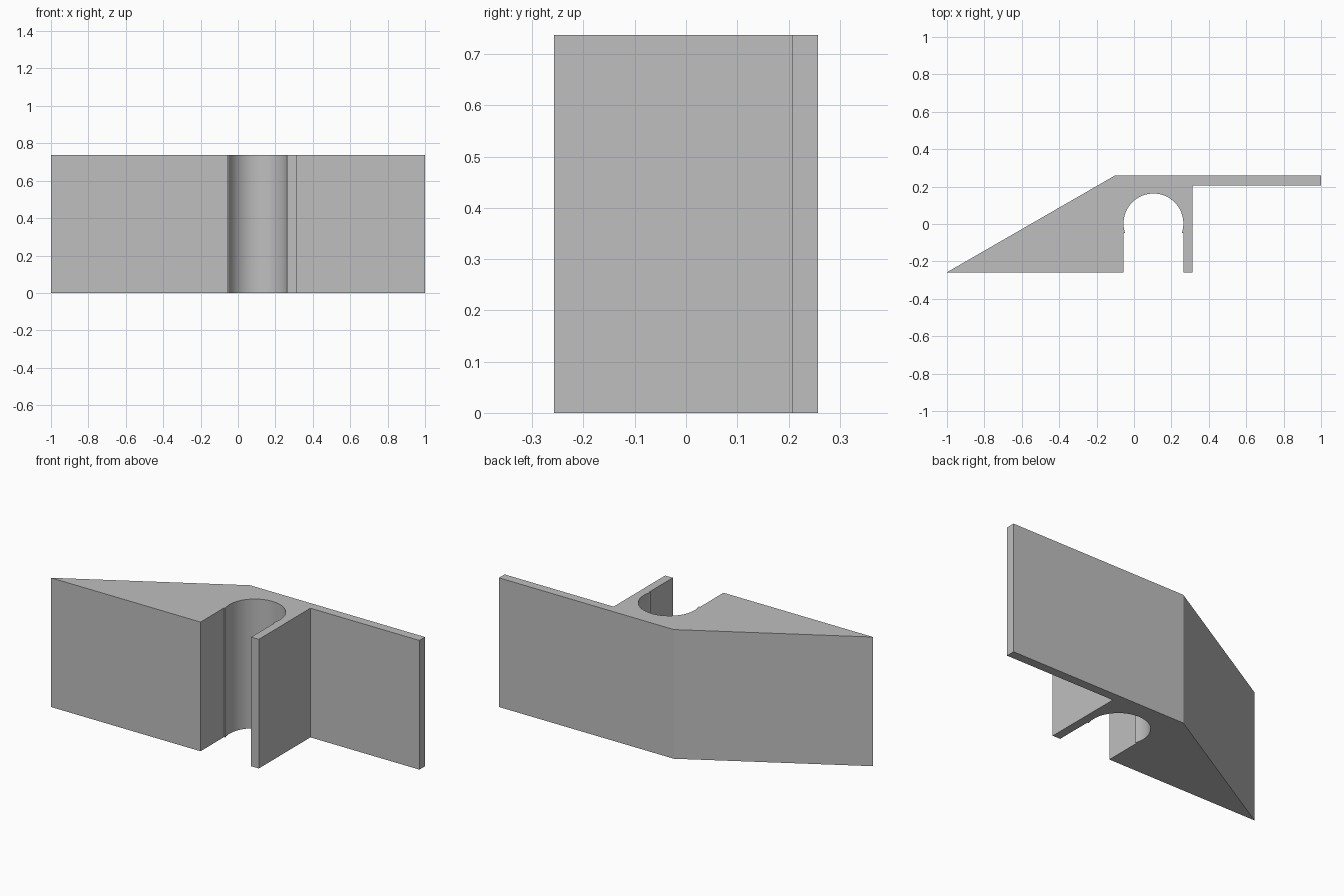
import bpy, bmesh, math

cube = bpy.data.objects.get("Cube")
if cube:
    bpy.data.objects.remove(cube)

HEIGHT = 0.737
HALF_DEPTH = 0.258
BORE_X, BORE_Y, BORE_R = 0.104, 0.003, 0.16
LIP_DROP = 0.05       # how far the bore runs below its centre
ARC_STEPS = 48


def make_material(name, color):
    mat = bpy.data.materials.new(name)
    mat.use_nodes = True
    mat.diffuse_color = color
    mat.node_tree.nodes["Principled BSDF"].inputs["Base Color"].default_value = color
    return mat


def extrude_profile(name, points, height, mat):
    bm = bmesh.new()
    base = bm.faces.new([bm.verts.new((x, y, 0)) for x, y in points])
    top = bmesh.ops.extrude_face_region(bm, geom=[base], use_keep_orig=True)["geom"]
    bmesh.ops.translate(bm, vec=(0, 0, height),
                        verts=[v for v in top if isinstance(v, bmesh.types.BMVert)])
    bmesh.ops.recalc_face_normals(bm, faces=bm.faces)
    mesh = bpy.data.meshes.new(name)
    bm.to_mesh(mesh)
    bm.free()
    mesh.materials.append(mat)
    obj = bpy.data.objects.new(name, mesh)
    bpy.context.collection.objects.link(obj)
    bpy.context.view_layer.objects.active = obj
    obj.select_set(True)
    bpy.ops.object.shade_smooth_by_angle(angle=math.radians(20))
    obj.select_set(False)
    return obj


# Round bore, from the right lip over the top to the left lip
lip = math.asin(LIP_DROP / BORE_R)
bore = []
for i in range(ARC_STEPS + 1):
    a = -lip + (math.pi + 2 * lip) * i / ARC_STEPS
    bore.append((BORE_X + BORE_R * math.cos(a), BORE_Y + BORE_R * math.sin(a)))

slot_left, slot_right = BORE_X - BORE_R, BORE_X + BORE_R
lip_y = BORE_Y - LIP_DROP

# Wedge, slot, thin wall and rear flange as one outline
outline = [(slot_right, -HALF_DEPTH), (slot_right, lip_y)] + bore + [
    (slot_left, lip_y), (slot_left, -HALF_DEPTH),
    (-1, -HALF_DEPTH), (-0.104, HALF_DEPTH),
    (1, HALF_DEPTH), (1, 0.207),
    (0.312, 0.207), (0.312, -HALF_DEPTH),
]

grey = make_material("plain grey", (0.52, 0.52, 0.52, 1))
extrude_profile("wedge_bracket", outline, HEIGHT, grey)
